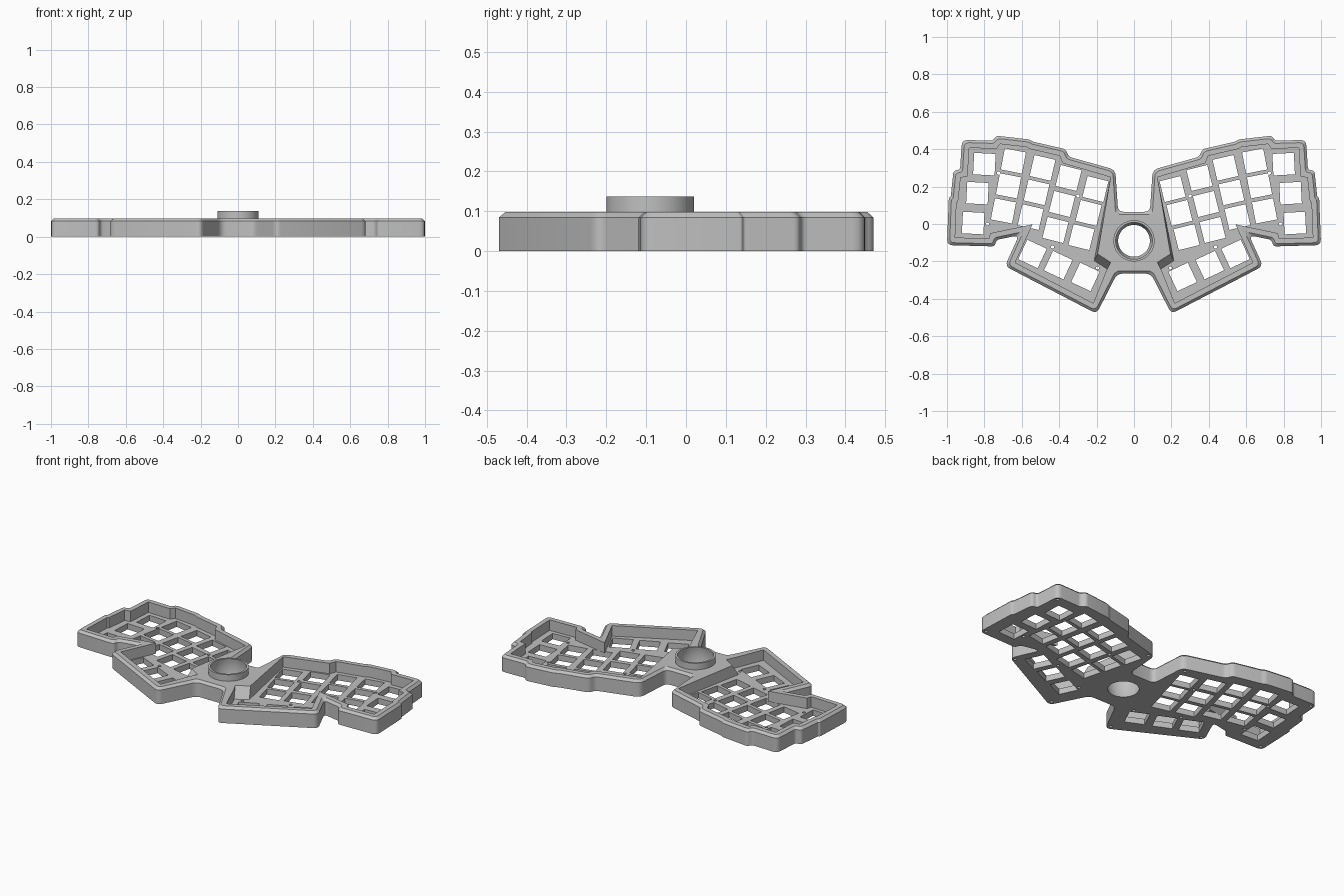
import bpy, bmesh, math
from mathutils import Vector, Matrix
from mathutils.geometry import delaunay_2d_cdt

cube = bpy.data.objects.get("Cube")
if cube:
    bpy.data.objects.remove(cube)

grey = bpy.data.materials.new("light grey")
grey.use_nodes = True
COL = (0.53, 0.53, 0.53, 1)
grey.diffuse_color = COL
grey.node_tree.nodes["Principled BSDF"].inputs["Base Color"].default_value = COL

RIM, FLOOR, CHAMFER, WALL = 0.098, 0.035, 0.014, 0.042
SOCKET_Y, SOCKET_R = -0.09, 0.11


def inset(pts, d):
    """Mitred inward offset of a clockwise outline."""
    out = []
    for i, p in enumerate(pts):
        a = (p - pts[i - 1]).normalized()
        b = (pts[(i + 1) % len(pts)] - p).normalized()
        na, nb = Vector((a.y, -a.x)), Vector((b.y, -b.x))
        out.append(p + (na + nb) * d / (1 + na.dot(nb)))
    return out


def rounded(pts, r, seg=4):
    """Replace each corner by a short curve."""
    out = []
    for i, p in enumerate(pts):
        a, b = pts[i - 1] - p, pts[(i + 1) % len(pts)] - p
        t = min(r, 0.45 * a.length, 0.45 * b.length)
        s, e = p + a.normalized() * t, p + b.normalized() * t
        for k in range(seg + 1):
            u = k / seg
            out.append(s * (1 - u) ** 2 + p * 2 * u * (1 - u) + e * u * u)
    return out


def mirror(pts):
    return [Vector((-p.x, p.y)) for p in reversed(pts)]


def circle(x, y, r, n=16):
    return [Vector((x + r * math.cos(math.tau * k / n),
                    y + r * math.sin(math.tau * k / n))) for k in range(n)]


def square(c, size, turn):
    m = Matrix.Rotation(math.radians(turn), 2)
    h = size / 2
    return [c + m @ Vector(q) for q in ((-h, -h), (h, -h), (h, h), (-h, h))]


def filled(loops, c):
    """True if c lies within an odd number of loops."""
    odd = False
    for loop in loops:
        for i, b in enumerate(loop):
            a = loop[i - 1]
            if (a.y > c.y) != (b.y > c.y):
                odd ^= c.x < a.x + (b.x - a.x) * (c.y - a.y) / (b.y - a.y)
    return odd


def sheet(bm, loops, z):
    """Flat face at height z: the first loop with the others as holes."""
    pts, edges = [], []
    for loop in loops:
        s, n = len(pts), len(loop)
        pts += loop
        edges += [(s + i, s + (i + 1) % n) for i in range(n)]
    verts, _, faces, *_ = delaunay_2d_cdt(pts, edges, [], 0, 1e-6)
    vs = [bm.verts.new((p.x, p.y, z)) for p in verts]
    for f in faces:
        if filled(loops, sum((verts[i] for i in f), Vector((0, 0))) / len(f)):
            bm.faces.new([vs[i] for i in f])


def wall(bm, low, z0, high, z1):
    """Band of quads between two loops."""
    a = [bm.verts.new((p.x, p.y, z0)) for p in low]
    b = [bm.verts.new((p.x, p.y, z1)) for p in high]
    for i in range(len(a)):
        bm.faces.new((a[i - 1], a[i], b[i], b[i - 1]))


def make(name, bm):
    bmesh.ops.remove_doubles(bm, verts=bm.verts, dist=2e-5)
    loose = [v for v in bm.verts if not v.link_faces]
    bmesh.ops.delete(bm, geom=loose, context="VERTS")
    bmesh.ops.recalc_face_normals(bm, faces=bm.faces)
    me = bpy.data.meshes.new(name)
    bm.to_mesh(me)
    bm.free()
    me.materials.append(grey)
    ob = bpy.data.objects.new(name, me)
    bpy.context.collection.objects.link(ob)
    bpy.ops.object.select_all(action="DESELECT")
    ob.select_set(True)
    bpy.context.view_layer.objects.active = ob
    bpy.ops.object.shade_smooth_by_angle(angle=math.radians(30))


# Outline of one wing, clockwise from the inner back corner
wing = [Vector(p) for p in (
    (.10, .29), (.35, .36), (.365, .40), (.54, .44), (.56, .452), (.735, .472),
    (.755, .445), (.92, .45), (.93, .29), (.965, .285), (.98, .145), (.99, .14),
    (1.0, -.113), (.745, -.12), (.735, -.085), (.615, -.06), (.69, -.225),
    (.2, -.48))]
half = [Vector((.085, .065))] + wing + [Vector((.09, -.265))]
outline = half + mirror(half)

# Sunken tray of one wing, with a sloped block beside the bridge
tray_top = ([Vector((.125, .25))] + inset(half, WALL)[2:-1]
            + [Vector(p) for p in ((.15, -.255), (.125, -.205), (.195, -.16))])
tray_low = [p.copy() for p in tray_top]
for p in tray_low[-2:]:
    p += Vector((.018, -.036))

# Key openings: three centres per column and their turn in degrees
keys = [((.206, .187), (.243, .059), (.281, -.07), 14),
        ((.35, .246), (.385, .107), (.42, -.032), 14),
        ((.489, .3), (.521, .169), (.553, .037), 13),
        ((.645, .337), (.671, .204), (.698, .07), 11),
        ((.8, .32), (.837, .165), (.86, .005), 3),
        ((.543, -.16), (.405, -.22), (.26, -.283), 25)]
holes = [square(Vector(c), .115, col[3]) for col in keys for c in col[:3]]

# Screw holes through the floor, and blind holes under the corners
holes += [circle(x, y, .009) for x, y in
          ((.724, .272), (.3, .15), (.436, -.123), (.784, 0), (.195, -.235))]
blind = [circle(x, y, .009) for x, y in
         ((.13, .275), (.9, .425), (.975, -.09), (.66, -.22), (.21, -.448))]

# Case body
bm = bmesh.new()
side = rounded(outline, .032)
lip = rounded(inset(outline, CHAMFER), .025)
bore = circle(0, SOCKET_Y, SOCKET_R, 64)
wall(bm, side, 0, side, RIM - CHAMFER)
wall(bm, side, RIM - CHAMFER, lip, RIM)
sheet(bm, [lip, tray_top, mirror(tray_top), bore], RIM)
under = [side, bore]
for flip in (list, mirror):
    wall(bm, flip(tray_low), FLOOR, flip(tray_top), RIM)
    cuts = [flip(h) for h in holes]
    pits = [flip(h) for h in blind]
    sheet(bm, [flip(tray_low)] + cuts, FLOOR)
    for h in cuts:
        wall(bm, h, 0, h, FLOOR)
    for h in pits:
        wall(bm, h, 0, h, FLOOR / 2)
        sheet(bm, [h], FLOOR / 2)
    under += cuts + pits
sheet(bm, under, 0)
wall(bm, bore, 0, bore, RIM)
make("case_body", bm)

# Ball socket: raised ring with a bowl-shaped bore
profile = [(SOCKET_R, 0), (SOCKET_R, .137), (.098, .137), (.102, .115),
           (.103, .09), (.101, .06), (.095, .03), (.085, 0)]
bm = bmesh.new()
for (r0, z0), (r1, z1) in zip(profile, profile[1:] + profile[:1]):
    wall(bm, circle(0, SOCKET_Y, r0, 64), z0, circle(0, SOCKET_Y, r1, 64), z1)
make("ball_socket", bm)
